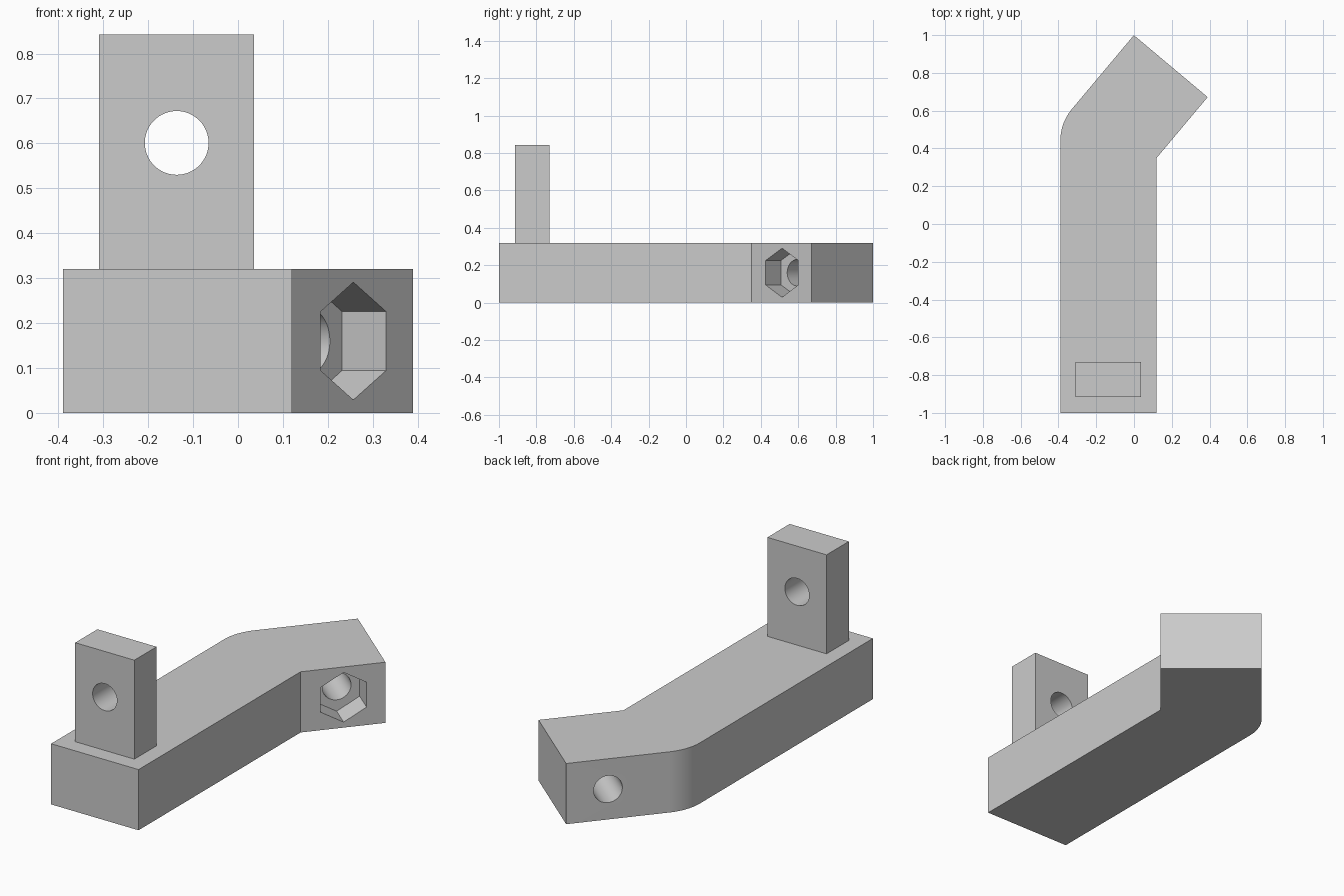
import bpy, bmesh
from math import sin, cos, tan, radians, pi
from mathutils import Vector

old = bpy.data.objects.get("Cube")
if old:
    bpy.data.objects.remove(old, do_unlink=True)

grey = bpy.data.materials.new("light grey")
grey.use_nodes = True
colour = (0.6, 0.6, 0.6, 1)
grey.diffuse_color = colour
grey.node_tree.nodes["Principled BSDF"].inputs["Base Color"].default_value = colour

UP = Vector((0, 0, 1))


def prism(name, outline, sweep):
    """Closed solid made by sweeping a flat outline along a vector."""
    bm = bmesh.new()
    base = bm.faces.new([bm.verts.new(p) for p in outline])
    swept = bmesh.ops.extrude_face_region(bm, geom=[base], use_keep_orig=True)
    moved = [g for g in swept["geom"] if isinstance(g, bmesh.types.BMVert)]
    bmesh.ops.translate(bm, verts=moved, vec=sweep)
    bmesh.ops.recalc_face_normals(bm, faces=bm.faces)
    mesh = bpy.data.meshes.new(name)
    bm.to_mesh(mesh)
    bm.free()
    mesh.materials.append(grey)
    obj = bpy.data.objects.new(name, mesh)
    bpy.context.collection.objects.link(obj)
    return obj


def bore(name, centre, axis, radius, length, sides):
    """Regular prism centred on a point, with one corner pointing up."""
    side = axis.cross(UP)
    start = centre - axis * length / 2
    ring = [start + radius * (cos(a) * UP + sin(a) * side)
            for a in (2 * pi * i / sides for i in range(sides))]
    return prism(name, ring, axis * length)


def cut(target, cutters):
    for cutter in cutters:
        mod = target.modifiers.new(cutter.name, "BOOLEAN")
        mod.operation, mod.solver, mod.object = "DIFFERENCE", "EXACT", cutter
    bpy.context.view_layer.update()
    graph = bpy.context.evaluated_depsgraph_get()
    mesh = bpy.data.meshes.new_from_object(target.evaluated_get(graph))
    target.modifiers.clear()
    target.data = mesh
    for cutter in cutters:
        bpy.data.objects.remove(cutter, do_unlink=True)
    bpy.ops.object.select_all(action="DESELECT")
    target.select_set(True)
    bpy.context.view_layer.objects.active = target
    bpy.ops.object.shade_smooth_by_angle(angle=radians(30))


# Bent bar: straight arm, then an arm turned by the bend angle
bend = radians(40)
height, width, left, right = 0.32, 0.51, -0.39, 0.12
along = Vector((sin(bend), cos(bend), 0))
across = Vector((cos(bend), -sin(bend), 0))
inner = Vector((right, 0.35, 0))
tip = inner + along * 0.42
far = tip - across * width

# Rounded outer corner of the bend
radius = 0.26
corner_y = far.y - (far.x - left) / tan(bend)
pivot = Vector((left + radius, corner_y - radius * tan(bend / 2), 0))
steps = 16
arc = [pivot + radius * Vector((-cos(a), sin(a), 0))
       for a in (bend * i / steps for i in range(steps, -1, -1))]

outline = [Vector((left, -1, 0)), Vector((right, -1, 0)), inner, tip, far] + arc
bar = prism("bent_bar", outline, UP * height)

# Hexagonal nut pocket and bolt hole through the angled arm
bolt = inner + along * 0.213 + UP * height / 2
cut(bar, [bore("nut_pocket", bolt, across, 0.131, 0.256, 6),
          bore("bolt_hole", bolt, across, 0.071, 1.6, 64)])

# Upright tab with a round hole
x0, x1, y0, y1, top = -0.309, 0.036, -0.915, -0.73, 0.842
tab = prism("upright_tab",
            [Vector((x, y, height)) for x, y in ((x0, y0), (x1, y0), (x1, y1), (x0, y1))],
            UP * (top - height))
eye = Vector(((x0 + x1) / 2, (y0 + y1) / 2, 0.601))
cut(tab, [bore("tab_hole", eye, Vector((0, 1, 0)), 0.071, 0.5, 64)])
